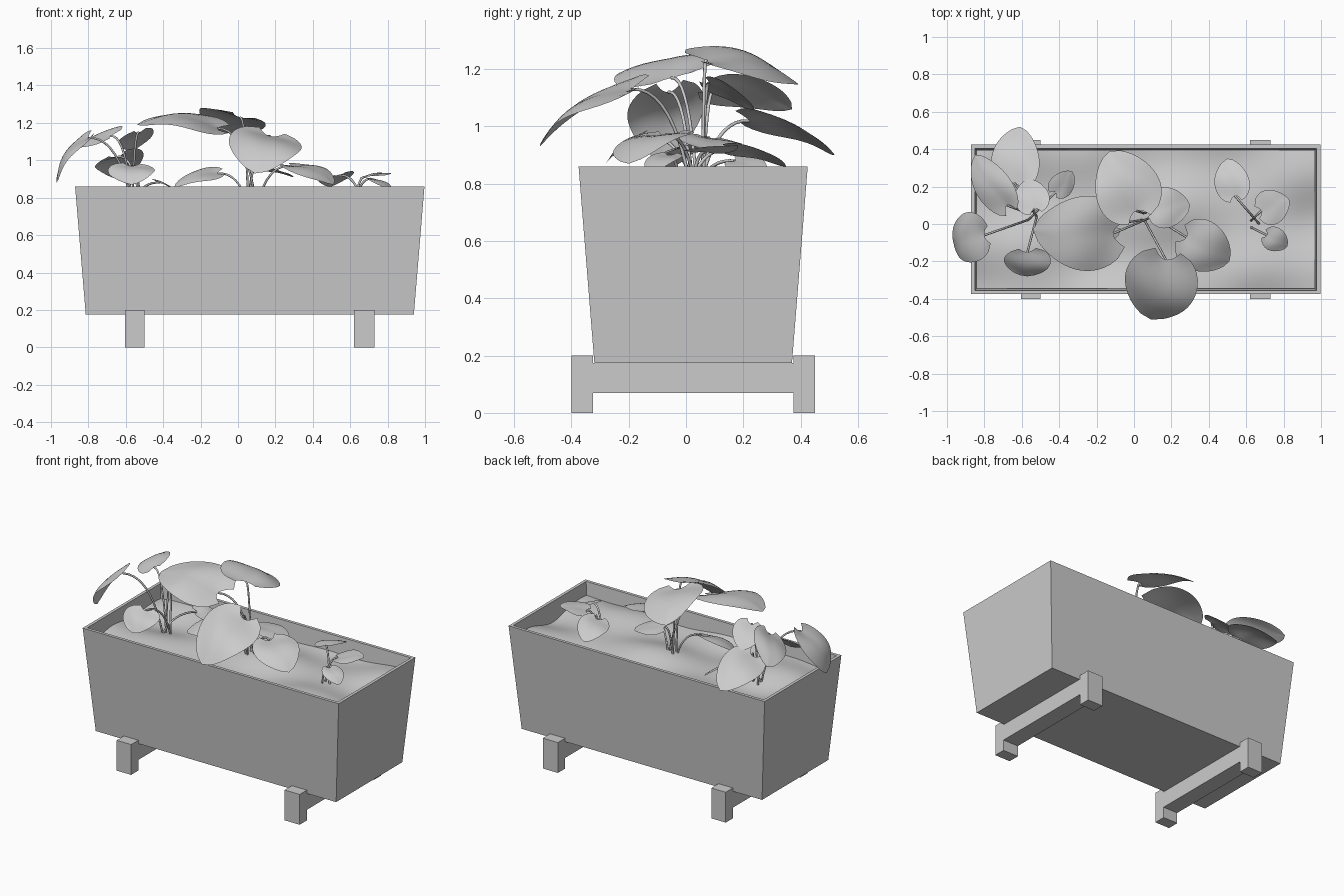
import bpy, bmesh, math
from mathutils import Vector

if "Cube" in bpy.data.objects:
    bpy.data.objects.remove(bpy.data.objects["Cube"])

CX, CY = 0.063, 0.025


def make(name, verts, faces, smooth=False):
    me = bpy.data.meshes.new(name)
    me.from_pydata([tuple(v) for v in verts], [], faces)
    bm = bmesh.new()
    bm.from_mesh(me)
    bmesh.ops.recalc_face_normals(bm, faces=bm.faces)
    bm.to_mesh(me)
    bm.free()
    if smooth:
        me.polygons.foreach_set("use_smooth", [True] * len(me.polygons))
    ob = bpy.data.objects.new(name, me)
    bpy.context.collection.objects.link(ob)
    return ob


def box(name, x0, x1, y0, y1, z0, z1):
    bpy.ops.mesh.primitive_cube_add(size=1, location=((x0 + x1) / 2, (y0 + y1) / 2, (z0 + z1) / 2))
    ob = bpy.context.object
    ob.name = name
    ob.scale = (x1 - x0, y1 - y0, z1 - z0)


def ring(hx, hy, z):
    return [(CX + sx * hx, CY + sy * hy, z) for sx, sy in ((-1, -1), (1, -1), (1, 1), (-1, 1))]


# Tapered trough: outer bottom, outer rim, inner rim, inner floor
rings = [ring(0.877, 0.345, 0.175), ring(0.934, 0.4, 0.86),
         ring(0.914, 0.38, 0.86), ring(0.86, 0.328, 0.2)]
faces = [(3, 2, 1, 0), (12, 13, 14, 15)]
for r in range(3):
    for i in range(4):
        j = (i + 1) % 4
        faces.append((r * 4 + i, r * 4 + j, r * 4 + 4 + j, r * 4 + 4 + i))
make("planter_box", sum(rings, []), faces)

# Two stands: a cross bar with a foot post at each end
for side, x0, x1 in (("left", -0.605, -0.5), ("right", 0.62, 0.73)):
    box(side + "_cross_bar", x0, x1, -0.325, 0.376, 0.07, 0.174)
    box(side + "_front_foot", x0, x1, -0.4, -0.325, 0, 0.2)
    box(side + "_back_foot", x0, x1, 0.375, 0.45, 0, 0.2)

# Uneven soil surface
NX, NY = 60, 26
verts, faces = [], []
for j in range(NY + 1):
    for i in range(NX + 1):
        x = CX + (i / NX * 2 - 1) * 0.905
        y = CY + (j / NY * 2 - 1) * 0.371
        z = 0.765 + 0.014 * math.sin(5 * x + 9 * y) + 0.012 * math.sin(14 * y - 3 * x + 1) \
            + 0.008 * math.sin(11 * x - 6 * y)
        verts.append((x, y, z))
for j in range(NY):
    for i in range(NX):
        a = j * (NX + 1) + i
        faces.append((a, a + 1, a + NX + 2, a + NX + 1))
make("soil", verts, faces, True)


def leaf(name, base, tip, width, bulge, roll):
    """Heart-shaped blade from the stem end to the tip, arched and rolled."""
    base, tip = Vector(base), Vector(tip)
    d = tip - base
    length = d.length
    side = Vector((d.y, -d.x, 0)).normalized() + Vector((0, 0, roll))
    side.normalize()
    up = side.cross(d).normalized()
    n, m = 16, 12
    vs, fs = [], []
    for i in range(n + 1):
        t = i / n
        w = width / 2 * max(0.0, math.sin(math.pi * (0.06 + 0.94 * t ** 0.75))) ** 0.62
        for k in range(m + 1):
            s = k / m * 2 - 1
            along = t - 0.15 * s * s * (1 - t) ** 2          # lobes beside the stem
            h = bulge * length * math.sin(math.pi * t) * (1 - 0.35 * s * s) \
                + 0.07 * w * math.sin(5 * t + 2 * s) * abs(s)
            vs.append(base + d * along + side * (s * w) + up * h)
    for i in range(n):
        for k in range(m):
            a = i * (m + 1) + k
            fs.append((a, a + 1, a + m + 2, a + m + 1))
    make(name, vs, fs, True)


def stem(name, root, end):
    """Thin stalk that rises steeply and bends over to the leaf."""
    a, b = Vector(root), Vector(end)
    mid = Vector((a.x + (b.x - a.x) * 0.3, a.y + (b.y - a.y) * 0.3, b.z + 0.01))
    cu = bpy.data.curves.new(name, "CURVE")
    cu.dimensions = "3D"
    cu.bevel_depth = 0.006
    cu.bevel_resolution = 1
    sp = cu.splines.new("POLY")
    sp.points.add(10)
    for i, p in enumerate(sp.points):
        t = i / 10
        p.co = (*(a * (1 - t) ** 2 + mid * (2 * t * (1 - t)) + b * t * t), 1)
    bpy.context.collection.objects.link(bpy.data.objects.new(name, cu))


# Three plants: root, then leaves as (stem end, tip, width, arch, roll)
plants = {
    "left_plant": ((-0.55, 0.04, 0.75), [
        ((-0.64, 0.22, 1.02), (-0.61, 0.52, 0.90), 0.27, 0.12, 0.3),
        ((-0.68, 0.10, 1.13), (-0.85, 0.37, 1.06), 0.22, 0.10, 0.55),
        ((-0.80, -0.06, 1.12), (-0.97, -0.08, 0.88), 0.27, 0.18, 0.1),
        ((-0.57, -0.15, 0.97), (-0.57, -0.28, 0.87), 0.25, 0.12, 0.0),
        ((-0.53, 0.08, 1.15), (-0.57, 0.24, 1.05), 0.19, 0.08, 0.2),
        ((-0.42, 0.17, 0.88), (-0.33, 0.28, 0.83), 0.14, 0.08, -0.4)]),
    "middle_plant": ((0.07, 0.04, 0.75), [
        ((-0.11, -0.05, 1.17), (-0.54, -0.03, 1.19), 0.41, 0.14, 0.22),
        ((0.01, 0.07, 1.23), (-0.13, 0.39, 1.15), 0.37, 0.12, -0.3),
        ((0.17, -0.19, 1.13), (0.09, -0.51, 0.93), 0.40, 0.15, 0.2),
        ((0.28, -0.07, 0.97), (0.51, -0.20, 0.87), 0.28, 0.12, -0.1),
        ((0.10, 0.08, 0.96), (0.30, 0.10, 0.91), 0.22, 0.06, 0.1),
        ((-0.11, 0.00, 0.93), (-0.34, -0.04, 0.86), 0.20, 0.12, 0.35)]),
    "right_plant": ((0.64, 0.0, 0.75), [
        ((0.54, 0.15, 0.92), (0.50, 0.35, 0.86), 0.19, 0.10, 0.2),
        ((0.68, 0.07, 0.91), (0.83, 0.13, 0.93), 0.19, 0.06, 0.0),
        ((0.71, -0.06, 0.90), (0.82, -0.12, 0.84), 0.13, 0.10, 0.0)]),
}
for plant, (root, leaves) in plants.items():
    for i, (base, tip, width, bulge, roll) in enumerate(leaves):
        ang = i * 2.1
        start = (root[0] + 0.03 * math.cos(ang), root[1] + 0.02 * math.sin(ang), root[2])
        stem(f"{plant}_stem_{i + 1}", start, base)
        leaf(f"{plant}_leaf_{i + 1}", base, tip, width, bulge, roll)
